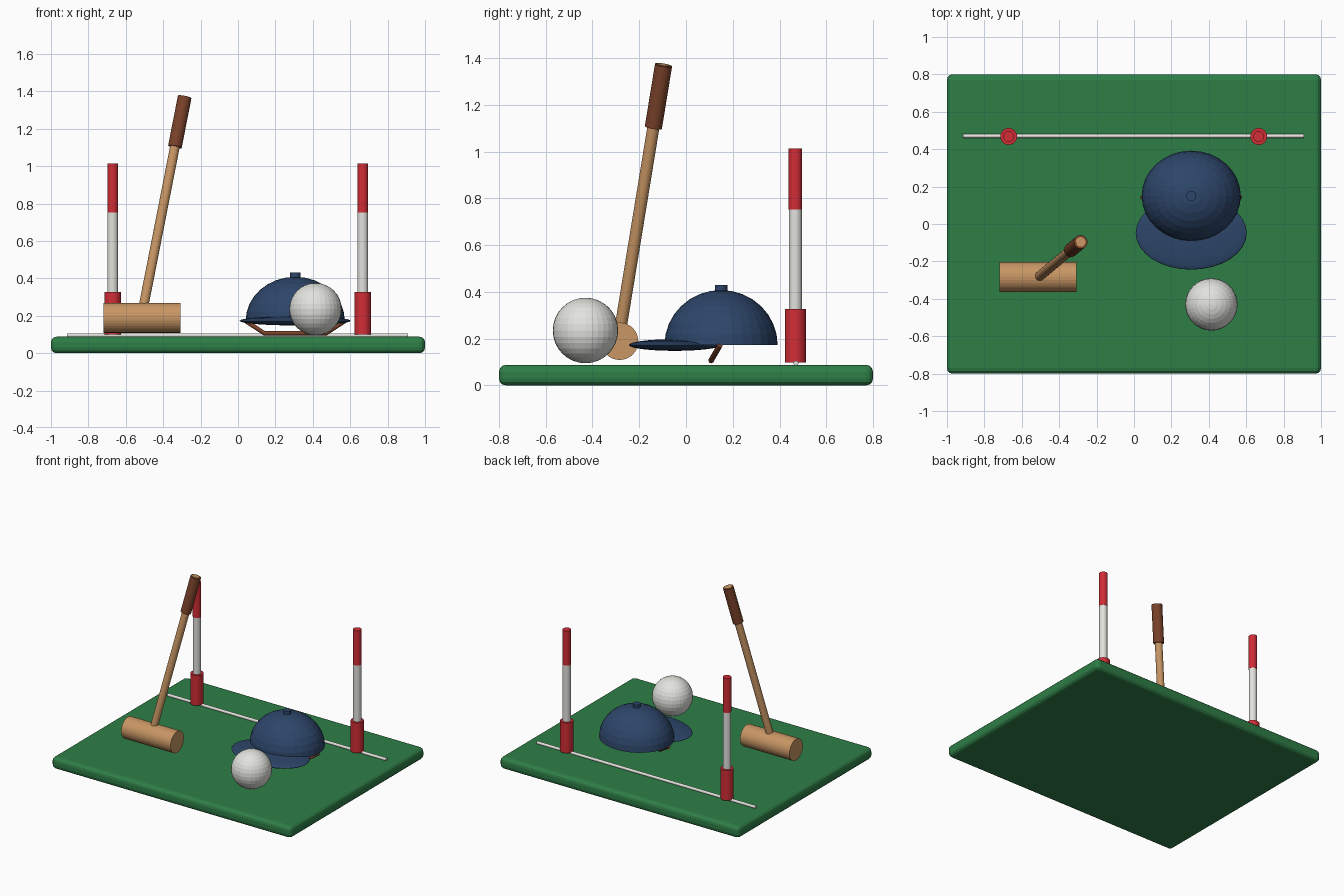
import bpy
from mathutils import Vector

if "Cube" in bpy.data.objects:
    bpy.data.objects.remove(bpy.data.objects["Cube"])


def srgb(r, g, b):
    return [((c / 255 + 0.055) / 1.055) ** 2.4 for c in (r, g, b)] + [1.0]


def material(name, rgb):
    m = bpy.data.materials.new(name)
    m.diffuse_color = srgb(*rgb)
    m.use_nodes = True
    m.node_tree.nodes["Principled BSDF"].inputs["Base Color"].default_value = m.diffuse_color
    return m


GREEN = material("grass_green", (46, 126, 71))
NAVY = material("navy", (45, 70, 106))
RED = material("red", (209, 45, 54))
WHITE = material("white", (226, 226, 222))
WOOD = material("light_wood", (200, 150, 100))
BROWN = material("brown_leather", (122, 66, 42))


def finish(name, mat):
    ob = bpy.context.object
    ob.name = name
    ob.data.materials.append(mat)
    return ob


def rod(name, a, b, r, mat, sides=24):
    """Cylinder running from point a to point b."""
    a, b = Vector(a), Vector(b)
    bpy.ops.mesh.primitive_cylinder_add(vertices=sides, radius=r, depth=(b - a).length,
                                        location=(a + b) / 2)
    ob = finish(name, mat)
    ob.rotation_euler = (b - a).to_track_quat('Z', 'Y').to_euler()
    return ob


def ellipsoid(name, centre, radii, mat):
    bpy.ops.mesh.primitive_uv_sphere_add(segments=32, ring_count=16, radius=1, location=centre)
    ob = finish(name, mat)
    ob.scale = radii
    return ob


# Turf board with rounded edges
bpy.ops.mesh.primitive_cube_add(size=1, location=(0, 0, 0.044))
board = finish("turf_board", GREEN)
board.dimensions = (2, 1.6, 0.088)
bpy.ops.object.transform_apply(location=False, rotation=False, scale=True)
bev = board.modifiers.new("round_edges", 'BEVEL')
bev.width = 0.03
bev.segments = 3

# Goal line and posts
rod("goal_line", (-0.913, 0.47, 0.095), (0.91, 0.47, 0.095), 0.011, WHITE, 12)
for side, x in (("left", -0.67), ("right", 0.667)):
    rod(side + "_post_base", (x, 0.468, 0.099), (x, 0.468, 0.327), 0.045, RED)
    rod(side + "_post", (x, 0.468, 0.30), (x, 0.468, 0.752), 0.028, WHITE)
    rod(side + "_post_tip", (x, 0.468, 0.752), (x, 0.468, 1.013), 0.029, RED)

# Ball
ellipsoid("ball", (0.414, -0.43, 0.235), (0.14, 0.14, 0.14), WHITE)

# Mallet: head, shaft and grip along one axis
rod("mallet_head", (-0.72, -0.284, 0.189), (-0.308, -0.284, 0.189), 0.08, WOOD, 32)
foot, top = Vector((-0.517, -0.289, 0.19)), Vector((-0.285, -0.096, 1.37))
axis = (top - foot).normalized()
rod("mallet_shaft", foot, top + axis * 0.002, 0.026, WOOD)
rod("mallet_grip", top - axis * 0.275, top, 0.037, BROWN)

# Helmet dome: upper half of an ellipsoid
dome = ellipsoid("helmet_dome", (0.306, 0.15, 0.173), (0.265, 0.242, 0.235), NAVY)
bpy.ops.object.mode_set(mode='EDIT')
bpy.ops.mesh.select_all(action='SELECT')
bpy.ops.mesh.bisect(plane_co=(0.306, 0.15, 0.173), plane_no=(0, 0, 1),
                    clear_inner=True, use_fill=True)
bpy.ops.object.mode_set(mode='OBJECT')

# Helmet button and brim
rod("helmet_button", (0.306, 0.15, 0.39), (0.306, 0.15, 0.43), 0.027, NAVY)
ellipsoid("helmet_brim", (0.306, -0.048, 0.173), (0.297, 0.196, 0.025), NAVY)

# Chin strap: bent tube hanging below the dome
curve = bpy.data.curves.new("chin_strap", 'CURVE')
curve.dimensions = '3D'
curve.bevel_depth = 0.012
curve.bevel_resolution = 2
curve.use_fill_caps = True
points = [(-0.265, 0.145, 0.172), (-0.165, 0.107, 0.106),
          (0.165, 0.107, 0.106), (0.265, 0.145, 0.172)]
spline = curve.splines.new('POLY')
spline.points.add(len(points) - 1)
for p, (x, y, z) in zip(spline.points, points):
    p.co = (0.306 + x, y, z, 1)
curve.materials.append(BROWN)
strap = bpy.data.objects.new("chin_strap", curve)
bpy.context.collection.objects.link(strap)
